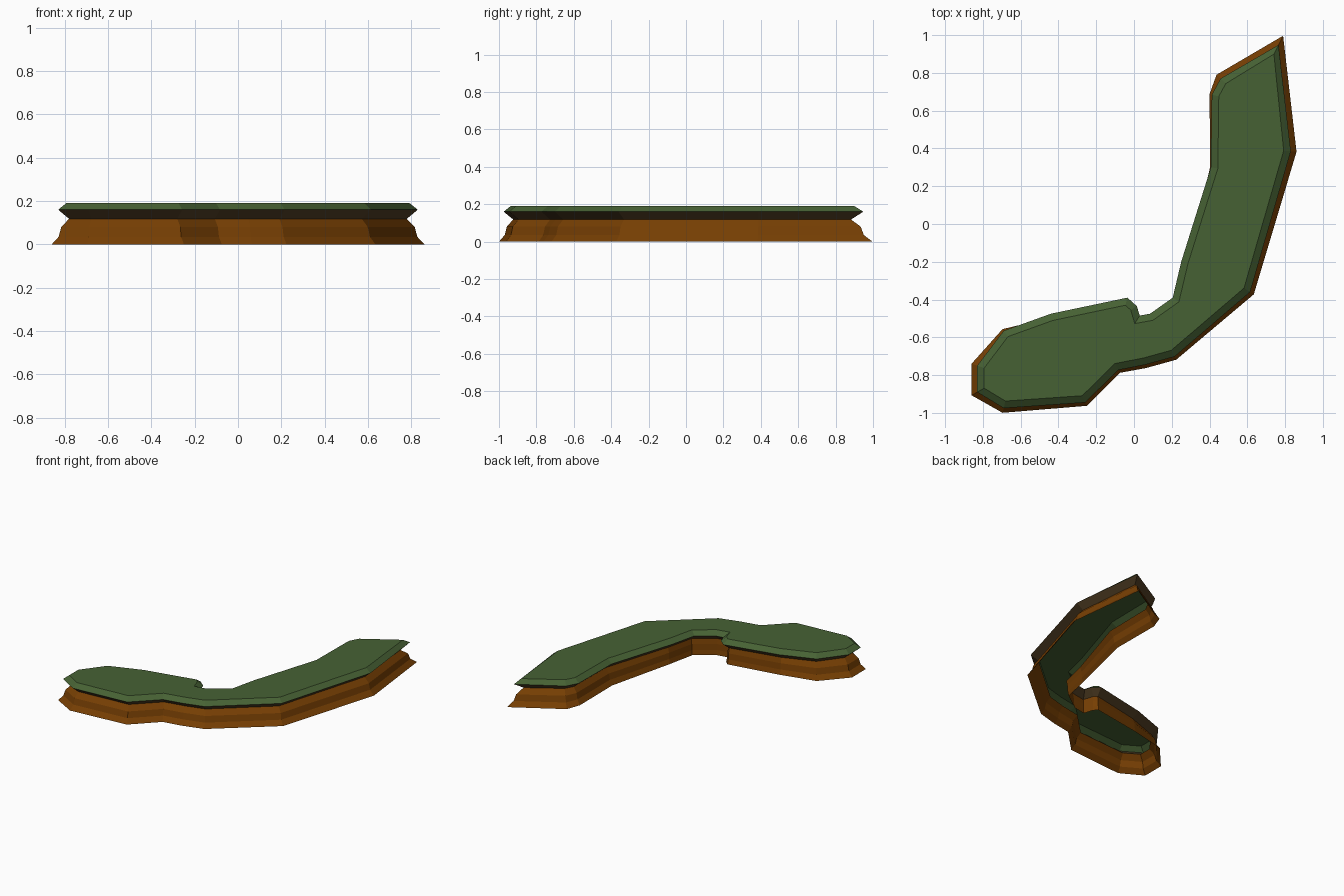
import bpy, bmesh
from mathutils import Vector

if "Cube" in bpy.data.objects:
    bpy.data.objects.remove(bpy.data.objects["Cube"])

# Rim outline, counter-clockwise from the far tip: x, y, outward flare of the earth foot
OUTLINE = [
    (0.765, 0.948, 0.037), (0.458, 0.77, 0.028), (0.412, 0.685, 0.012), (0.407, 0.30, 0.004),
    (0.25, -0.20, -0.03), (0.205, -0.39, -0.035), (0.085, -0.475, -0.035), (0.03, -0.485, -0.035),
    (0.015, -0.435, -0.035), (-0.035, -0.39, -0.035), (-0.44, -0.475, -0.02),
    (-0.69, -0.565, 0.01), (-0.83, -0.75, 0.03), (-0.83, -0.89, 0.03),
    (-0.69, -0.975, 0.024), (-0.258, -0.945, 0.018), (-0.083, -0.773, 0.016),
    (0.06, -0.745, 0.018), (0.215, -0.702, 0.018), (0.615, -0.36, 0.022), (0.83, 0.385, 0.03)]
PTS = [Vector(p[:2]) for p in OUTLINE]
FLARE = [p[2] for p in OUTLINE]


def miter(i):
    """Outward corner direction of outline point i."""
    a = (PTS[i] - PTS[i - 1]).normalized()
    b = (PTS[(i + 1) % len(PTS)] - PTS[i]).normalized()
    na, nb = Vector((a.y, -a.x)), Vector((b.y, -b.x))
    m = (na + nb).normalized()
    return m / max(m.dot(na), 0.68)


DIRS = [miter(i) for i in range(len(PTS))]


def loft(name, rings, mat, cap=False):
    """Stack outline rings given as (height, offset function) into an open shell."""
    bm = bmesh.new()
    loops = [[bm.verts.new((*(p + d * off(f)), z)) for p, d, f in zip(PTS, DIRS, FLARE)]
             for z, off in rings]
    n = len(PTS)
    for lo, hi in zip(loops, loops[1:]):
        for i in range(n):
            j = (i + 1) % n
            bm.faces.new((lo[i], lo[j], hi[j], hi[i]))
    if cap:
        bm.faces.new(loops[-1])
    me = bpy.data.meshes.new(name)
    bm.to_mesh(me)
    bm.free()
    me.materials.append(mat)
    ob = bpy.data.objects.new(name, me)
    bpy.context.collection.objects.link(ob)


def material(name, rgb):
    m = bpy.data.materials.new(name)
    m.diffuse_color = (*rgb, 1)
    m.use_nodes = True
    m.node_tree.nodes["Principled BSDF"].inputs["Base Color"].default_value = m.diffuse_color
    return m


earth = material("earth brown", (0.185, 0.05, 0.001))
soil = material("dark soil", (0.085, 0.05, 0.018))
grass = material("grass green", (0.062, 0.12, 0.034))

WAIST = -0.05
# Earth wall: flared foot tapering to a narrow waist, open underneath
loft("earth_wall",
     [(z, lambda f, k=k: WAIST + (f - WAIST) * k)
      for z, k in ((0, 1), (0.035, 0.6), (0.08, 0.45), (0.118, 0))], earth)
# Dark underside of the overhang
loft("overhang_underside",
     [(z, lambda f, o=o: o) for z, o in ((0.118, WAIST), (0.16, 0))], soil)
# Grass top: bevelled rim with a flat top
loft("grass_top",
     [(z, lambda f, o=o: o) for z, o in ((0.16, 0), (0.19, -0.037))], grass, cap=True)
